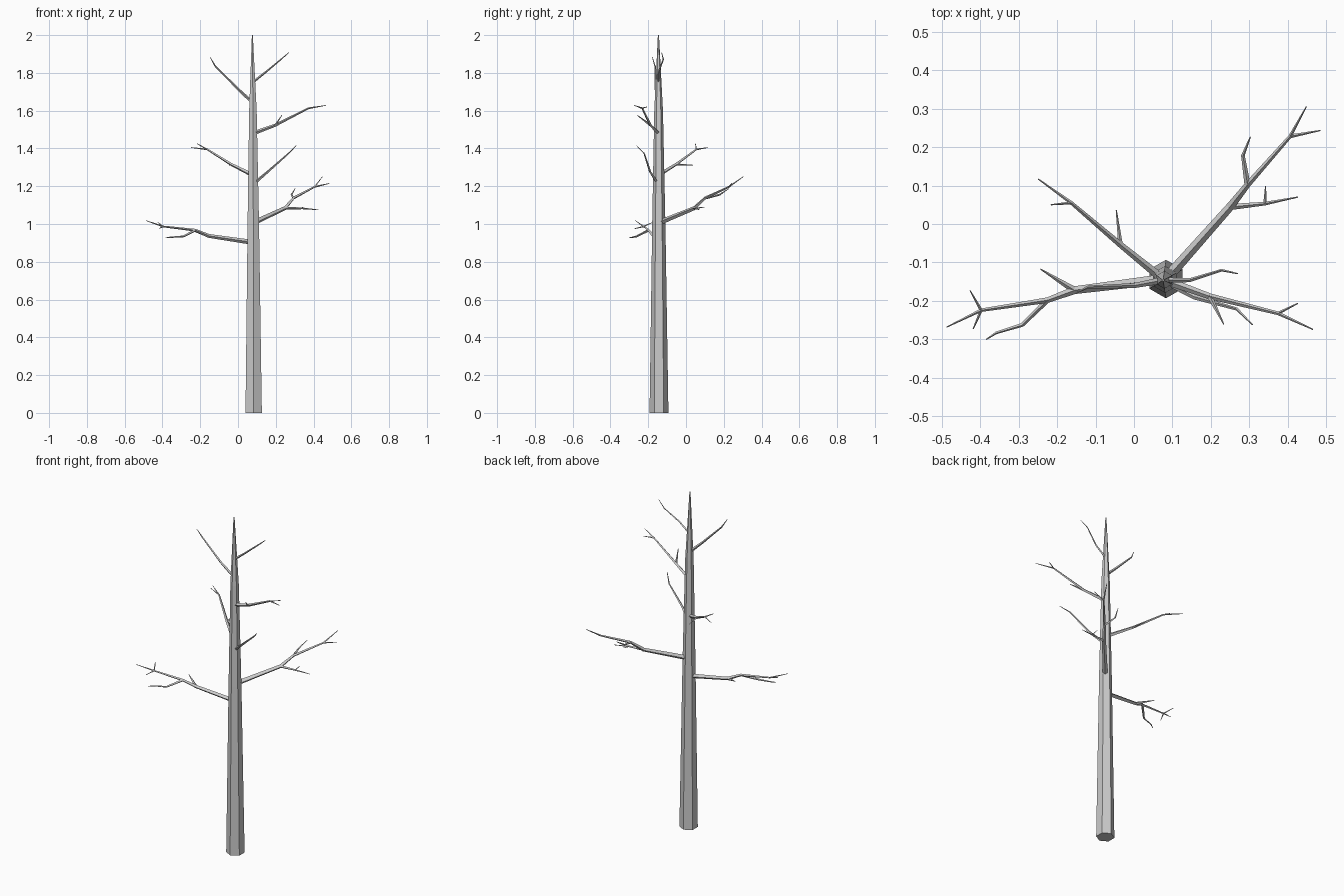
import bpy, bmesh, math
from mathutils import Vector


def limb(name, pts, radii, sides=4, ref=(0, 1, 0)):
    """Tapered faceted tube along a path."""
    pts = [Vector(p) for p in pts]
    bm = bmesh.new()
    rings = []
    u = Vector(ref)
    for i, p in enumerate(pts):
        a, b = pts[max(i - 1, 0)], pts[min(i + 1, len(pts) - 1)]
        t = (b - a).normalized()
        u = (u - t * u.dot(t)).normalized()
        v = t.cross(u)
        rings.append([bm.verts.new(p + radii[i] * (u * math.cos(k * math.tau / sides)
                                                   + v * math.sin(k * math.tau / sides)))
                      for k in range(sides)])
    for r0, r1 in zip(rings, rings[1:]):
        for k in range(sides):
            j = (k + 1) % sides
            bm.faces.new((r0[k], r0[j], r1[j], r1[k]))
    bm.faces.new(rings[0][::-1])
    bm.faces.new(rings[-1])
    bmesh.ops.recalc_face_normals(bm, faces=bm.faces)
    me = bpy.data.meshes.new(name)
    bm.to_mesh(me)
    bm.free()
    ob = bpy.data.objects.new(name, me)
    bpy.context.collection.objects.link(ob)
    return ob


def branch(name, pts, r0, r1=0.0015):
    n = len(pts) - 1
    limb(name, pts, [r0 + (r1 - r0) * i / n for i in range(n + 1)], 4, (0, 0, 1))


# Trunk: six-sided, tapering to a point
limb("trunk", [(0.083, -0.143, 0), (0.081, -0.144, 1.0), (0.079, -0.145, 1.6), (0.076, -0.146, 2.0)],
     [0.05, 0.035, 0.023, 0.003], 6)

# Low left branch with its twigs
a1, a2, a3 = (-0.155, -0.172, 0.937), (-0.225, -0.198, 0.967), (-0.397, -0.224, 0.987)
branch("low_left_branch", [(0.07, -0.144, 0.904), a1, a2, a3, (-0.487, -0.268, 1.018)], 0.013)
branch("low_left_twig_back", [a1, (-0.243, -0.117, 0.965)], 0.009)
branch("low_left_twig_front", [a2, (-0.29, -0.262, 0.934), (-0.358, -0.283, 0.93), (-0.384, -0.3, 0.927)], 0.007)
branch("low_left_fork_back", [a3, (-0.426, -0.173, 1.01)], 0.004)
branch("low_left_fork_front", [a3, (-0.418, -0.273, 0.975)], 0.004)

# Low right branch with its twigs
b1, b2, b3 = (0.249, 0.044, 1.084), (0.295, 0.102, 1.138), (0.406, 0.228, 1.197)
branch("low_right_branch", [(0.09, -0.135, 1.01), b1, b2, b3, (0.448, 0.305, 1.252)], 0.014)
s = (0.34, 0.053, 1.083)
branch("low_right_twig_side", [b1, s, (0.426, 0.07, 1.075)], 0.008)
branch("low_right_twig_tip", [s, (0.342, 0.099, 1.09)], 0.004)
branch("low_right_twig_back", [b2, (0.283, 0.178, 1.155), (0.302, 0.226, 1.187)], 0.008)
branch("low_right_fork", [b3, (0.484, 0.243, 1.215)], 0.005)

# Middle left branch
c1, c2 = (-0.035, -0.054, 1.315), (-0.163, 0.055, 1.395)
branch("middle_left_branch", [(0.075, -0.143, 1.26), c1, c2, (-0.249, 0.117, 1.405)], 0.011)
branch("middle_left_twig", [c1, (-0.046, 0.036, 1.312)], 0.006)
branch("middle_left_fork", [c2, (-0.216, 0.05, 1.425)], 0.004)

# Middle right branch
branch("middle_right_branch", [(0.085, -0.15, 1.215), (0.158, -0.19, 1.277), (0.267, -0.221, 1.373),
                               (0.308, -0.262, 1.415)], 0.009)

# High right branch
d1, d2 = (0.197, -0.188, 1.523), (0.374, -0.232, 1.613)
branch("high_right_branch", [(0.08, -0.146, 1.48), d1, d2, (0.465, -0.274, 1.628)], 0.011)
branch("high_right_twig", [d1, (0.233, -0.26, 1.577)], 0.007)
branch("high_right_fork", [d2, (0.426, -0.206, 1.62)], 0.004)

# Top branches
branch("top_left_branch", [(0.075, -0.146, 1.645), (0.0, -0.16, 1.715), (-0.12, -0.164, 1.835),
                           (-0.148, -0.178, 1.883)], 0.009)
branch("top_right_branch", [(0.078, -0.146, 1.75), (0.145, -0.146, 1.803), (0.228, -0.12, 1.872),
                            (0.27, -0.129, 1.908)], 0.007)
